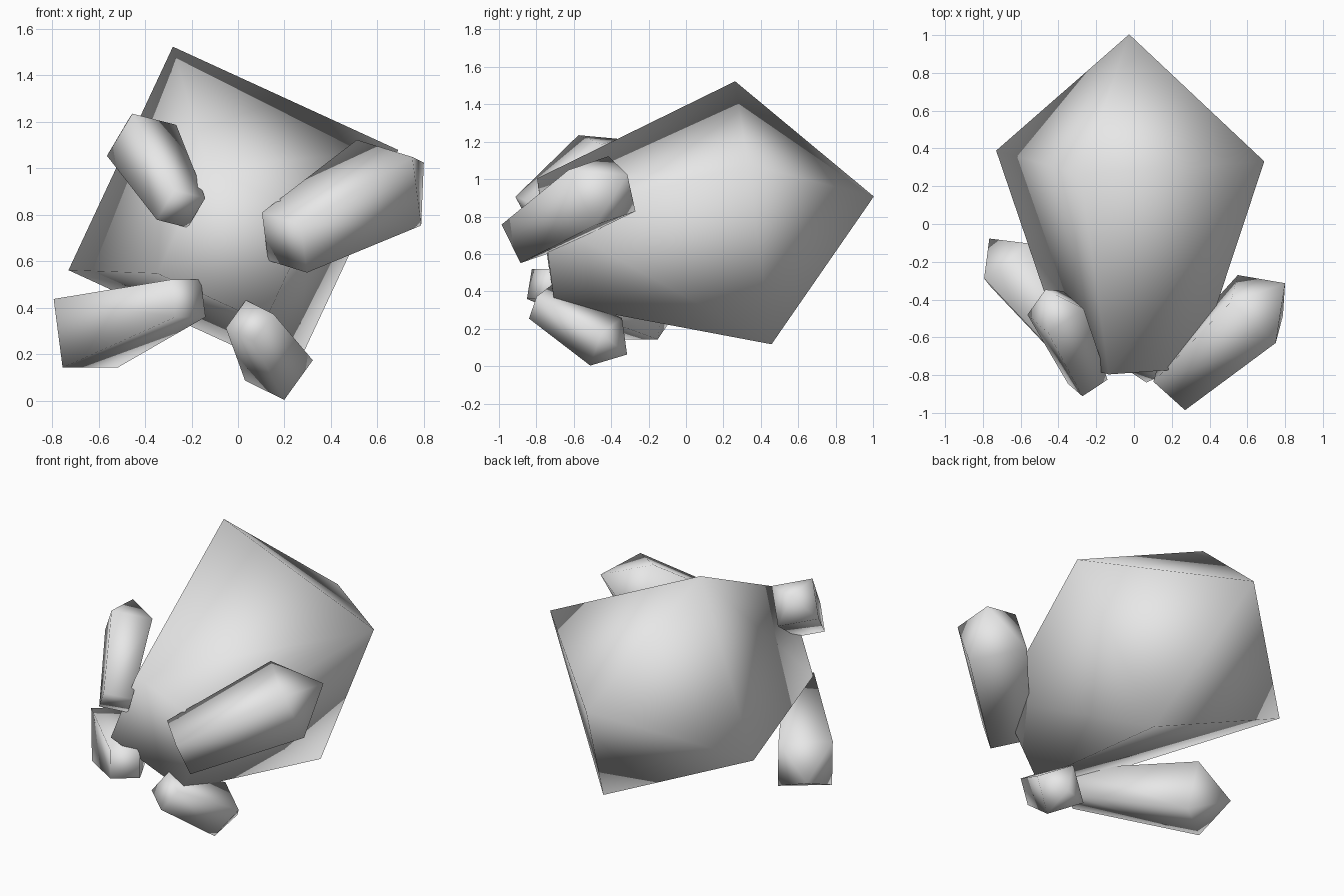
import bpy
import bmesh
from mathutils import Vector, Quaternion
from math import pi

cube = bpy.data.objects.get("Cube")
if cube:
    bpy.data.objects.remove(cube, do_unlink=True)

grey = bpy.data.materials.new("plain_grey")
grey.use_nodes = True
grey.diffuse_color = (0.8, 0.8, 0.8, 1)
grey.node_tree.nodes["Principled BSDF"].inputs["Base Color"].default_value = (0.8, 0.8, 0.8, 1)


def crystal(name, tip, base, corner, taper, cap):
    """Square shaft growing from a flat tip to its base, closed by a pyramid."""
    tip, base, corner = Vector(tip), Vector(base), Vector(corner)
    axis = (base - tip).normalized()
    corner -= axis * corner.dot(axis)
    bm = bmesh.new()
    arms = [Quaternion(axis, i * pi / 2) @ corner for i in range(4)]
    small = [bm.verts.new(tip + arm * taper) for arm in arms]
    wide = [bm.verts.new(base + arm) for arm in arms]
    apex = bm.verts.new(base + axis * cap)
    bm.faces.new(small)
    for i in range(4):
        j = (i + 1) % 4
        bm.faces.new((small[i], small[j], wide[j], wide[i]))
        bm.faces.new((wide[i], wide[j], apex))
    bmesh.ops.recalc_face_normals(bm, faces=bm.faces)
    for face in bm.faces:
        face.smooth = True
    mesh = bpy.data.meshes.new(name)
    bm.to_mesh(mesh)
    bm.free()
    mesh.materials.append(grey)
    obj = bpy.data.objects.new(name, mesh)
    bpy.context.collection.objects.link(obj)
    return obj


# Large central crystal
crystal("main_crystal", (-0.01, -0.75, 0.67), (-0.02, 0.36, 0.82),
        (-0.26, -0.12, 0.70), 0.475, 0.65)

# Four small crystals around its narrow end
crystal("upper_left_crystal", (0.20, -0.86, 0.68), (0.65, -0.45, 0.938),
        (0.10, -0.18, 0.11), 0.70, 0.22)
crystal("upper_right_crystal", (-0.245, -0.835, 0.825), (-0.415, -0.465, 1.12),
        (-0.04, -0.11, 0.115), 0.70, 0.16)
crystal("lower_right_crystal", (-0.215, -0.787, 0.44), (-0.655, -0.22, 0.29),
        (-0.145, -0.06, 0.145), 0.545, 0.185)
crystal("lower_left_crystal", (0.05, -0.78, 0.343), (0.176, -0.427, 0.13),
        (0.148, -0.02, 0.04), 0.70, 0.137)
